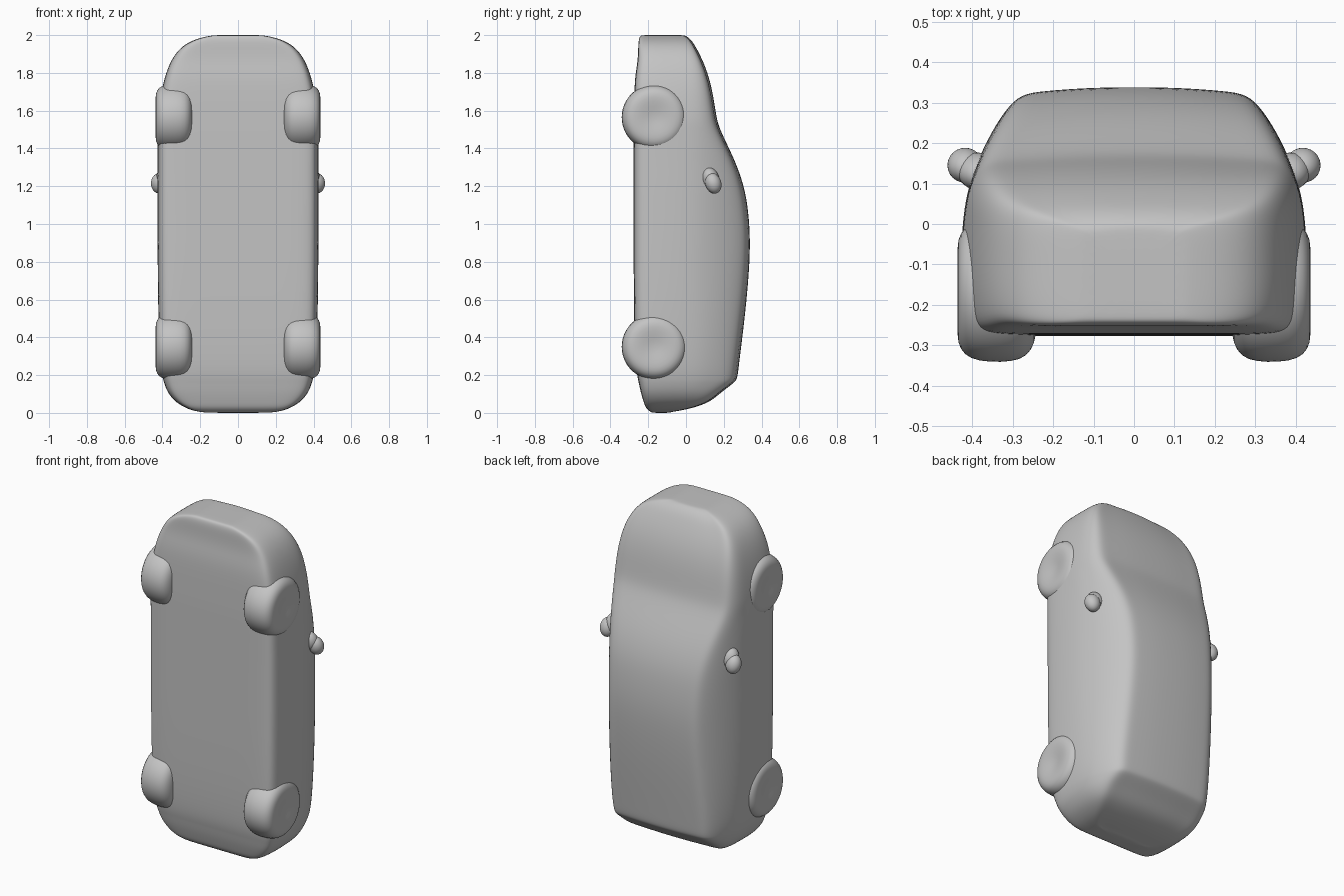
import bpy, bmesh, math
from mathutils import Matrix, Vector

if "Cube" in bpy.data.objects:
    bpy.data.objects.remove(bpy.data.objects["Cube"], do_unlink=True)

grey = bpy.data.materials.new("plain grey")
grey.use_nodes = True
COLOUR = (0.55, 0.55, 0.55, 1)
grey.diffuse_color = COLOUR
grey.node_tree.nodes["Principled BSDF"].inputs["Base Color"].default_value = COLOUR


def finish(name, bm, subdivisions=0):
    """Turn a bmesh into a smooth grey object."""
    bmesh.ops.recalc_face_normals(bm, faces=bm.faces)
    mesh = bpy.data.meshes.new(name)
    bm.to_mesh(mesh)
    bm.free()
    mesh.materials.append(grey)
    mesh.shade_smooth()
    obj = bpy.data.objects.new(name, mesh)
    bpy.context.collection.objects.link(obj)
    if subdivisions:
        mod = obj.modifiers.new("smooth", "SUBSURF")
        mod.levels = mod.render_levels = subdivisions
    return obj


def taper(y):
    """Share of the full width left at height y of the cabin sides."""
    keys = [(-0.05, 1), (0.05, 0.985), (0.1, 0.955), (0.2, 0.86), (0.34, 0.68)]
    if y <= keys[0][0]:
        return 1
    for (a, fa), (b, fb) in zip(keys, keys[1:]):
        if y <= b:
            return fa + (fb - fa) * (y - a) / (b - a)
    return keys[-1][1]


def section(w, y0, y1):
    """Closed car cross-section: flat floor, upright sides, tapered rounded top."""
    h = y1 - y0
    half = [(0.45 * w, y0), (0.85 * w, y0), (0.95 * w, y0 + 0.035 * h),
            (0.985 * w, y0 + 0.12 * h), (w, y0 + 0.3 * h)]
    for t, rounding in ((0.5, 1), (0.65, 1), (0.8, 1), (0.91, 0.985), (0.975, 0.93)):
        y = y0 + t * h
        half.append((w * taper(y) * rounding, y))
    half.append((w * taper(y1) * 0.76, y1 - 0.008))
    half.append((w * taper(y1) * 0.4, y1))
    return [(0, y0)] + half + [(0, y1 + 0.002)] + [(-x, y) for x, y in reversed(half)]


# Body stations from tail to nose: z, half width, underside y, upper side y
STATIONS = [
    (0.005, 0.20, -0.185, -0.08), (0.014, 0.245, -0.20, -0.02),
    (0.03, 0.285, -0.215, 0.05), (0.06, 0.335, -0.225, 0.13),
    (0.11, 0.375, -0.24, 0.185), (0.16, 0.393, -0.25, 0.255),
    (0.18, 0.398, -0.255, 0.27), (0.24, 0.41, -0.265, 0.277),
    (0.4, 0.42, -0.273, 0.297), (0.6, 0.425, -0.276, 0.32),
    (0.8, 0.427, -0.277, 0.336), (0.95, 0.428, -0.277, 0.338),
    (1.1, 0.428, -0.277, 0.325), (1.2, 0.428, -0.277, 0.305),
    (1.3, 0.427, -0.277, 0.272), (1.4, 0.426, -0.277, 0.227),
    (1.5, 0.425, -0.277, 0.178), (1.56, 0.424, -0.276, 0.16),
    (1.68, 0.41, -0.274, 0.143), (1.78, 0.388, -0.27, 0.12),
    (1.86, 0.358, -0.256, 0.09), (1.92, 0.318, -0.253, 0.06),
    (1.96, 0.268, -0.252, 0.037), (1.985, 0.205, -0.248, 0.015),
    (1.998, 0.14, -0.24, -0.005)]


def build_body():
    bm = bmesh.new()
    rings = [[bm.verts.new((x, y, z)) for x, y in section(w, y0, y1)]
             for z, w, y0, y1 in STATIONS]
    # Small closing rings keep the two ends flat
    for index, z in ((0, 0.0), (-1, 2.0)):
        _, w, y0, y1 = STATIONS[index]
        mid = (y0 + y1) / 2
        ring = [bm.verts.new((x * 0.8, mid + (y - mid) * 0.85, z))
                for x, y in section(w, y0, y1)]
        rings.insert(0 if index == 0 else len(rings), ring)
    n = len(rings[0])
    for a, b in zip(rings, rings[1:]):
        for i in range(n):
            bm.faces.new((a[i], a[(i + 1) % n], b[(i + 1) % n], b[i]))
    bm.faces.new(rings[0])
    bm.faces.new(rings[-1])
    finish("body", bm, 2)


# Wheel profile: x outwards, radius; domed outside so it melts into the side
WHEEL = [(0.24, 0.09), (0.245, 0.13), (0.265, 0.162), (0.30, 0.175), (0.36, 0.176),
         (0.405, 0.168), (0.43, 0.145), (0.438, 0.11), (0.432, 0.06), (0.425, 0.02)]


def build_wheel(name, side, z):
    bm = bmesh.new()
    steps = 40
    rings = []
    for x, r in WHEEL:
        rings.append([bm.verts.new((side * x,
                                    -0.166 + r * math.cos(2 * math.pi * i / steps),
                                    z + r * math.sin(2 * math.pi * i / steps)))
                      for i in range(steps)])
    for a, b in zip(rings, rings[1:]):
        for i in range(steps):
            j = (i + 1) % steps
            bm.faces.new((a[i], a[j], b[j], b[i]))
    bm.faces.new(rings[0])
    bm.faces.new(rings[-1])
    finish(name, bm, 1)


def build_mirror(name, side):
    bm = bmesh.new()
    # Rounded pod, leaning a little, with a short stem into the door
    for centre, size, lean in (((0.417, 0.145, 1.215), (0.044, 0.042, 0.055), 0.3),
                               ((0.385, 0.13, 1.24), (0.05, 0.045, 0.06), 0.3)):
        matrix = (Matrix.Translation(Vector((side * centre[0], centre[1], centre[2])))
                  @ Matrix.Rotation(lean, 4, "X")
                  @ Matrix.Diagonal((*size, 1)))
        bmesh.ops.create_uvsphere(bm, u_segments=24, v_segments=14, radius=1, matrix=matrix)
    finish(name, bm)


build_body()
for side, label in ((1, "left"), (-1, "right")):
    build_wheel(f"front_wheel_{label}", side, 1.565)
    build_wheel(f"rear_wheel_{label}", side, 0.35)
    build_mirror(f"wing_mirror_{label}", side)
